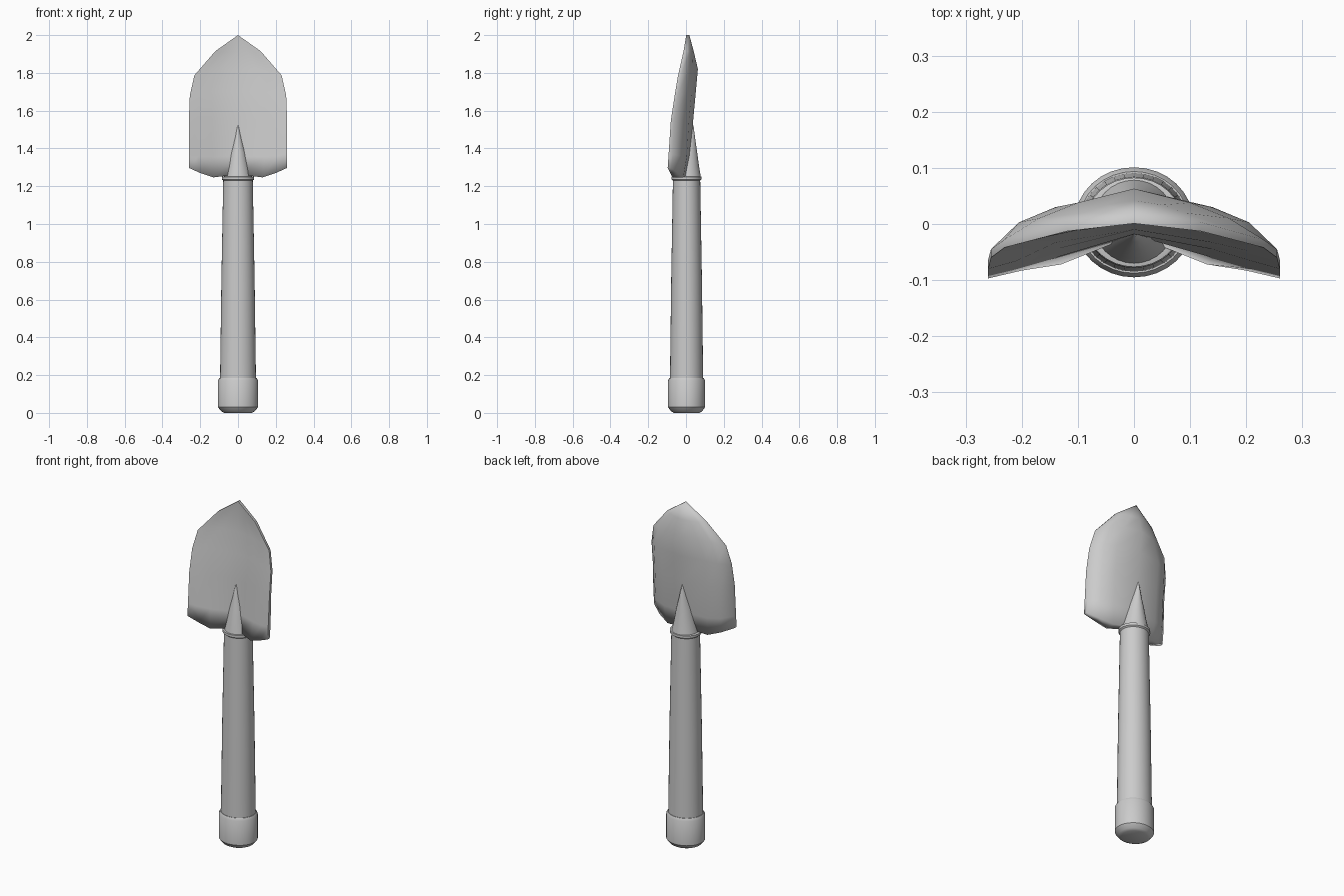
import bpy, bmesh, math

if "Cube" in bpy.data.objects:
    bpy.data.objects.remove(bpy.data.objects["Cube"])


def finish(name, bm, angle):
    bmesh.ops.recalc_face_normals(bm, faces=bm.faces)
    me = bpy.data.meshes.new(name)
    bm.to_mesh(me)
    bm.free()
    ob = bpy.data.objects.new(name, me)
    bpy.context.collection.objects.link(ob)
    bpy.ops.object.select_all(action='DESELECT')
    bpy.context.view_layer.objects.active = ob
    ob.select_set(True)
    bpy.ops.object.shade_smooth_by_angle(angle=math.radians(angle))
    return ob


def lathe(name, rings, sides=32):
    """Stack of capped ellipses: (z, x radius, y radius, y centre)."""
    bm = bmesh.new()
    loops = []
    for z, rx, ry, cy in rings:
        loops.append([bm.verts.new((rx * math.cos(2 * math.pi * i / sides),
                                    cy + ry * math.sin(2 * math.pi * i / sides), z))
                      for i in range(sides)])
    for a, b in zip(loops, loops[1:]):
        for i in range(sides):
            j = (i + 1) % sides
            bm.faces.new((a[i], a[j], b[j], b[i]))
    bm.faces.new(loops[0][::-1])
    bm.faces.new(loops[-1])
    return finish(name, bm, 35)


def oval(z, r):
    return (z, r, r * 0.925, 0.003)


# handle parts
lathe("end_cap", [oval(0, .072), oval(.008, .088), oval(.03, .106),
                  oval(.172, .106), oval(.186, .098)])
lathe("handle_shaft", [oval(.18, .095), oval(.7, .088), oval(1.24, .078)])
lathe("collar", [oval(1.228, .076), oval(1.236, .086), oval(1.25, .086), oval(1.252, .078)])

# tapering socket that shows on both faces of the blade
lathe("socket", [(1.24, .076, .076, .004), (1.3, .061, .066, .004), (1.38, .045, .053, .006),
                 (1.45, .026, .041, .008), (1.51, .011, .032, .009), (1.53, .003, .026, .01)])

# blade: half sections from centre to edge, bottom to tip: (x, z, front y, back y)
rows = [
    [(0, 1.262, -.02, .008), (.13, 1.247, -.072, -.014), (.2, 1.27, -.083, -.042), (.26, 1.297, -.097, -.078)],
    [(0, 1.36, -.02, .024), (.14, 1.355, -.06, .004), (.21, 1.36, -.08, -.022), (.26, 1.37, -.092, -.07)],
    [(0, 1.55, -.018, .038), (.14, 1.55, -.045, .016), (.21, 1.55, -.066, -.012), (.26, 1.55, -.08, -.064)],
    [(0, 1.7, -.01, .052), (.14, 1.7, -.033, .03), (.205, 1.69, -.048, .003), (.255, 1.68, -.06, -.045)],
    [(0, 1.82, .004, .063), (.1, 1.82, -.012, .038), (.17, 1.81, -.026, .01), (.231, 1.787, -.042, -.028)],
    [(0, 1.91, .003, .042), (.05, 1.91, 0, .034), (.09, 1.912, -.006, .02), (.12, 1.915, -.013, .003)],
]
bm = bmesh.new()
loops = []
for row in rows:
    front = [(-x, f, z) for x, z, f, b in row[:0:-1]] + [(x, f, z) for x, z, f, b in row]
    back = [(x, b, z) for x, z, f, b in row[::-1]] + [(-x, b, z) for x, z, f, b in row[1:]]
    loops.append([bm.verts.new(p) for p in front + back])
n = len(loops[0])
for a, b in zip(loops, loops[1:]):
    for i in range(n):
        j = (i + 1) % n
        bm.faces.new((a[i], a[j], b[j], b[i]))
# bottom rim joins front to back
low = loops[0]
for i in range(n // 2 - 1):
    bm.faces.new((low[i], low[n - 1 - i], low[n - 2 - i], low[i + 1]))
# tip
top = loops[-1]
tip_front, tip_back = bm.verts.new((0, .001, 2)), bm.verts.new((0, .018, 2))
for i in range(n):
    j = (i + 1) % n
    if i == n // 2 - 1:
        bm.faces.new((top[i], top[j], tip_back, tip_front))
    elif i == n - 1:
        bm.faces.new((top[i], top[j], tip_front, tip_back))
    else:
        bm.faces.new((top[i], top[j], tip_front if i < n // 2 else tip_back))
finish("blade", bm, 100)
